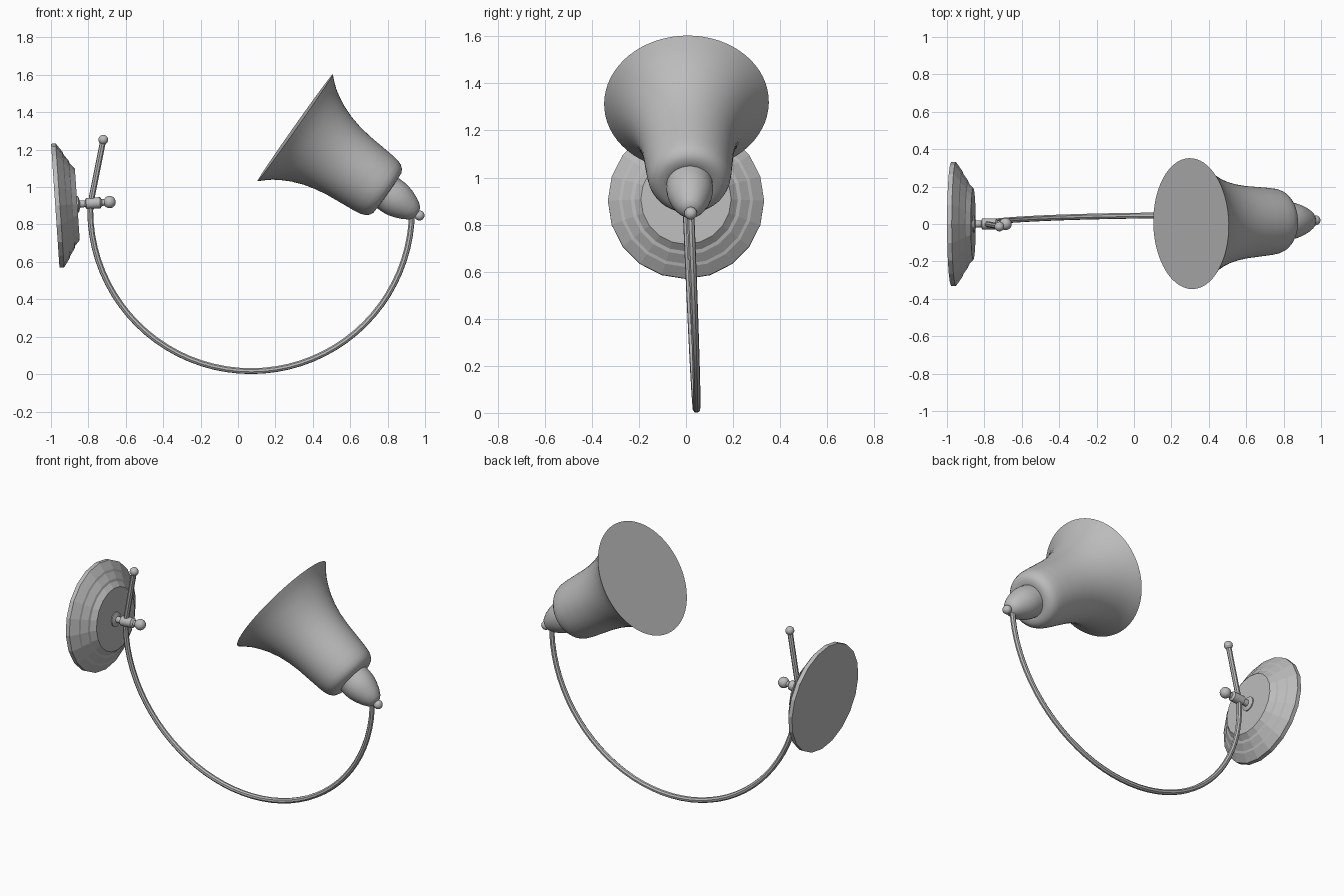
import bpy, bmesh, math
from mathutils import Vector

cube = bpy.data.objects.get("Cube")
if cube:
    bpy.data.objects.remove(cube, do_unlink=True)

grey = bpy.data.materials.new("plain_grey")
grey.use_nodes = True
tone = (0.5, 0.5, 0.5, 1)
grey.diffuse_color = tone
grey.node_tree.nodes["Principled BSDF"].inputs["Base Color"].default_value = tone


def select_only(ob):
    bpy.ops.object.select_all(action='DESELECT')
    ob.select_set(True)
    bpy.context.view_layer.objects.active = ob


def smooth(ob, degrees=40):
    select_only(ob)
    bpy.ops.object.shade_smooth_by_angle(angle=math.radians(degrees))


def lathe(name, origin, axis, profile, sides, rounded=True):
    """Turn (distance along axis, radius) points into a capped solid."""
    bm = bmesh.new()
    rings = []
    for t, r in profile:
        rings.append([bm.verts.new((r * math.cos(a), r * math.sin(a), t))
                      for a in (math.tau * i / sides for i in range(sides))])
    for low, high in zip(rings, rings[1:]):
        for i in range(sides):
            j = (i + 1) % sides
            bm.faces.new((low[i], low[j], high[j], high[i]))
    bm.faces.new(rings[0][::-1])
    bm.faces.new(rings[-1])
    bmesh.ops.recalc_face_normals(bm, faces=bm.faces[:])
    mesh = bpy.data.meshes.new(name)
    bm.to_mesh(mesh)
    bm.free()
    mesh.materials.append(grey)
    ob = bpy.data.objects.new(name, mesh)
    bpy.context.collection.objects.link(ob)
    ob.location = origin
    ob.rotation_euler = Vector(axis).to_track_quat('Z', 'Y').to_euler()
    if rounded:
        smooth(ob)
    return ob


def ball(name, centre, radius):
    bpy.ops.mesh.primitive_uv_sphere_add(segments=20, ring_count=12,
                                         radius=radius, location=centre)
    ob = bpy.context.object
    ob.name = name
    ob.data.materials.append(grey)
    smooth(ob)


# Wall plate: faceted stepped disc, leaning slightly
plate_back = Vector((-0.977, 0, 0.90))
plate_axis = Vector((0.998, 0, 0.068)).normalized()
lathe("wall_plate", plate_back, plate_axis,
      [(0, 0.332), (0.025, 0.332), (0.058, 0.285), (0.062, 0.272),
       (0.088, 0.235), (0.092, 0.22), (0.118, 0.192)], 20, rounded=False)

# Stem, clamp and knob
lathe("stem_clamp", plate_back, plate_axis,
      [(0.11, 0.045), (0.124, 0.045), (0.132, 0.02), (0.16, 0.018),
       (0.166, 0.03), (0.24, 0.03), (0.25, 0.018), (0.28, 0.016)], 20)
ball("clamp_knob", plate_back + plate_axis * 0.291, 0.033)


# Curved arm: straight tip running into a half circle
def lean(x, z):
    return Vector((x, 0.045 - 0.041 * z + 0.01 * x, z))


centre_x, centre_z, radius = 0.07, 0.876, 0.86
tip = lean(-0.72, 1.253)
path = [tip, lean(-0.78, 0.955)]
steps = 40
for i in range(steps + 1):
    a = math.pi * (1 + i / steps)
    path.append(lean(centre_x + radius * math.cos(a),
                     centre_z + radius * math.sin(a)))

curve = bpy.data.curves.new("curved_arm", 'CURVE')
curve.dimensions = '3D'
curve.bevel_depth = 0.016
curve.bevel_resolution = 2
curve.use_fill_caps = True
spline = curve.splines.new('POLY')
spline.points.add(len(path) - 1)
for point, co in zip(spline.points, path):
    point.co = (*co, 1)
curve.materials.append(grey)
arm = bpy.data.objects.new("curved_arm", curve)
bpy.context.collection.objects.link(arm)
select_only(arm)
bpy.ops.object.convert(target='MESH')
smooth(bpy.context.object)
ball("arm_tip_ball", tip, 0.026)

# Flared bell shade with a closed mouth, its cup and finial
mouth = Vector((0.305, 0.002, 1.317))
finial = Vector((0.97, 0.02, 0.848))
shade_axis = finial - mouth
lathe("bell_shade", mouth, shade_axis,
      [(0, 0.35), (0.03, 0.322), (0.06, 0.297), (0.1, 0.272), (0.15, 0.246),
       (0.213, 0.222), (0.28, 0.205), (0.35, 0.194), (0.43, 0.187),
       (0.51, 0.18), (0.55, 0.174), (0.575, 0.165), (0.594, 0.15),
       (0.604, 0.13), (0.606, 0.1), (0.6, 0.08)], 64)
lathe("shade_cup", mouth, shade_axis,
      [(0.59, 0.098), (0.64, 0.099), (0.675, 0.095), (0.71, 0.085),
       (0.75, 0.068), (0.78, 0.05), (0.794, 0.034), (0.8, 0.015)], 40)
ball("finial_ball", finial, 0.027)
